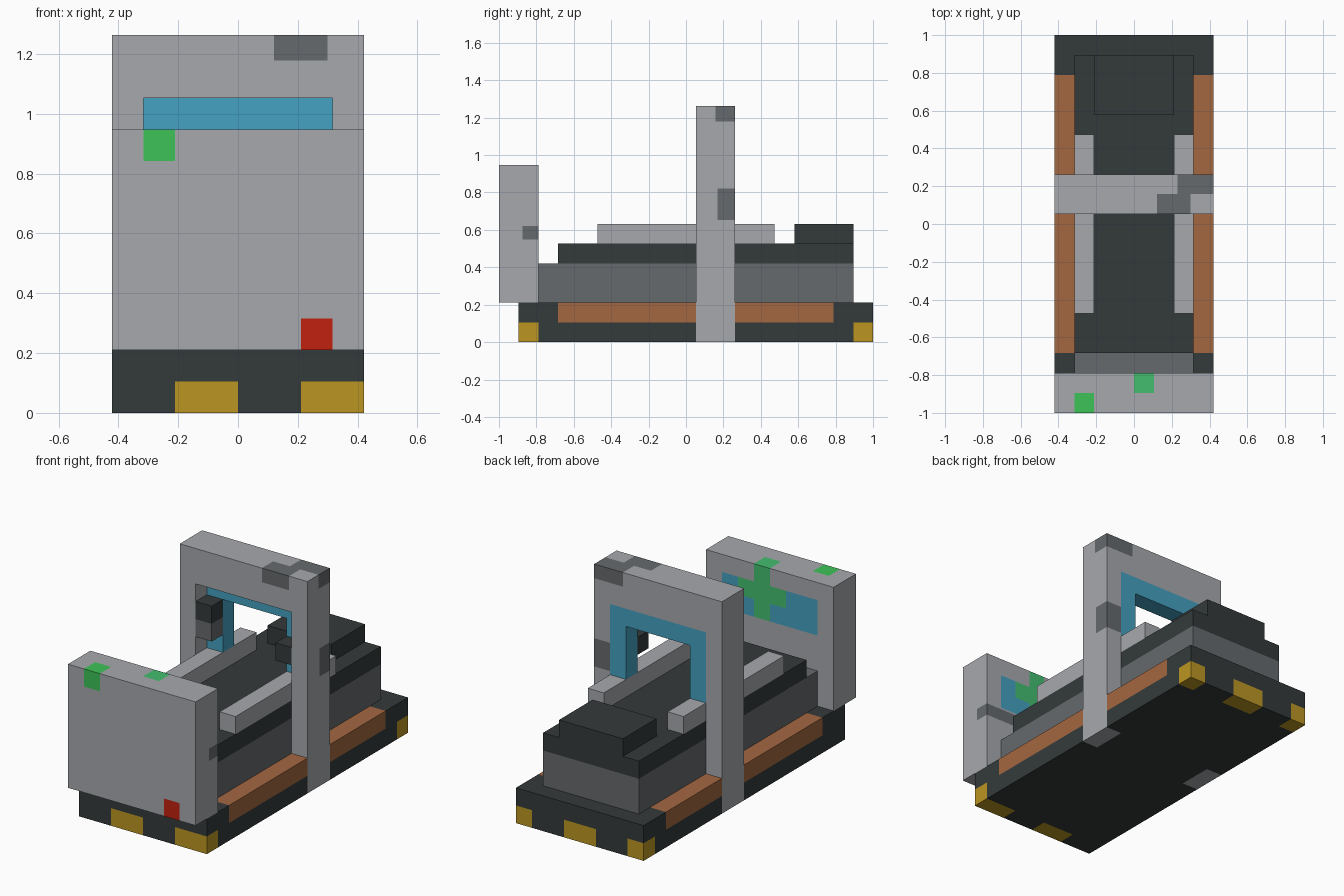
import bpy, bmesh
from mathutils import Vector

cube = bpy.data.objects.get("Cube")
if cube:
    bpy.data.objects.remove(cube, do_unlink=True)

U = 2 / 19  # one block


def linear(c):
    c /= 255
    return c / 12.92 if c <= 0.04045 else ((c + 0.055) / 1.055) ** 2.4


def material(name, *rgb):
    m = bpy.data.materials.new(name)
    m.use_nodes = True
    col = (*[linear(c) for c in rgb], 1)
    m.diffuse_color = col
    m.node_tree.nodes["Principled BSDF"].inputs["Base Color"].default_value = col
    return m


LIGHT = material("light grey", 166, 169, 174)
MID = material("mid grey", 102, 106, 109)
DARK = material("dark slate", 52, 58, 58)
RUST = material("rust orange", 164, 103, 65)
YELLOW = material("warning yellow", 187, 150, 35)
BLUE = material("screen blue", 69, 161, 193)
GREEN = material("button green", 61, 194, 88)
CROSS = material("cross green", 68, 190, 112)
RED = material("button red", 193, 33, 14)


def part(name, colour, boxes, paints=()):
    """Boxes are (x0, x1, y0, y1, z0, z1) in blocks; paints are (material, box),
    each colouring the surface that lies inside its box."""
    bm = bmesh.new()
    for b in boxes:
        verts = bmesh.ops.create_cube(bm, size=1)["verts"]
        for v in verts:
            v.co = Vector([b[2 * i + (v.co[i] > 0)] for i in range(3)])
    mats = [colour]
    for mat, b in paints:
        if mat not in mats:
            mats.append(mat)
        # cut the surface along the sides of the painted area
        for i in range(3):
            normal = Vector([float(i == k) for k in range(3)])
            for d in b[2 * i:2 * i + 2]:
                bmesh.ops.bisect_plane(bm, geom=bm.verts[:] + bm.edges[:] + bm.faces[:],
                                       dist=1e-5, plane_co=normal * d, plane_no=normal)
    for f in bm.faces:
        c = f.calc_center_median()
        for mat, b in paints:
            if all(b[2 * i] - 1e-3 < c[i] < b[2 * i + 1] + 1e-3 for i in range(3)):
                f.material_index = mats.index(mat)
    bmesh.ops.recalc_face_normals(bm, faces=bm.faces[:])
    bmesh.ops.scale(bm, vec=(U, U, U), verts=bm.verts[:])
    mesh = bpy.data.meshes.new(name)
    bm.to_mesh(mesh)
    bm.free()
    for m in mats:
        mesh.materials.append(m)
    obj = bpy.data.objects.new(name, mesh)
    bpy.context.collection.objects.link(obj)
    return obj


def both(x0, x1, *rest):
    """A box and its mirror image across x."""
    return [(x0, x1, *rest), (-x1, -x0, *rest)]


# Base slab, notched for the arch legs, with side strips and corner markers
part("base", DARK,
     [(-3, 3, -8.5, 9.5, 0, 2)] + both(3, 4, -8.5, 0.5, 0, 2) + both(3, 4, 2.5, 9.5, 0, 2),
     [(RUST, b) for b in both(3, 4, -6.5, 7.5, 1, 2)]
     + [(YELLOW, b) for b in both(3, 4, 8.5, 9.5, 0, 1)]
     + [(YELLOW, (x0, x1, y, y + 1, 0, 1))
        for x0, x1, y in ((-2, 0, -8.5), (2, 4, -8.5), (-1, 1, 8.5))])

# Bed built up in tiers
part("bed_lower", MID, [(-3, 3, -7.5, 8.5, 2, 4)])
part("bed_upper", DARK, [(-3, 3, -6.5, 8.5, 4, 5)])
part("head_rest", DARK, [(-2, 2, 5.5, 8.5, 5, 6)])
for side, box in zip(("left", "right"), both(2, 3, -4.5, 4.5, 5, 6)):
    part(side + "_rail", LIGHT, [box])

# Front panel with screen, cross, buttons and a worn patch
part("front_panel", LIGHT, [(-4, 4, -9.5, -7.5, 2, 9)],
     [(BLUE, (-3, 3, -7.6, -7.5, 6, 8)),
      (CROSS, (0, 1, -8.5, -7.5, 6, 9)),
      (CROSS, (-1, 2, -8.5, -7.5, 7, 8)),
      (GREEN, (-3, -2, -9.5, -8.5, 8, 9)),
      (RED, (2, 3, -9.5, -8.5, 2, 3)),
      (MID, (2, 4, -8.3, -7.5, 5.2, 5.9))])

# Scanner arch with worn patches
part("arch", LIGHT,
     both(3, 4, 0.5, 2.5, 0, 12) + [(-3, 3, 0.5, 2.5, 10, 12)],
     [(MID, (1.15, 2.85, 0.5, 1.5, 11.2, 12)),
      (MID, (2.2, 4, 1.5, 2.5, 11.2, 12)),
      (MID, (3, 4, 1.6, 2.5, 6.2, 7.8))])
part("arch_lining", BLUE,
     both(2, 3, 1.5, 2.5, 6, 10) + [(-2, 2, 1.5, 2.5, 9, 10)])

# Sensor blocks inside the arch
part("right_sensor", DARK, [(-3, -2, 0.5, 1.5, 7, 9)],
     [(MID, (-3, -2, 0.5, 1.5, 7, 8))])
part("left_sensor", DARK, [(2, 3, 0.5, 1.5, 7, 8)])
